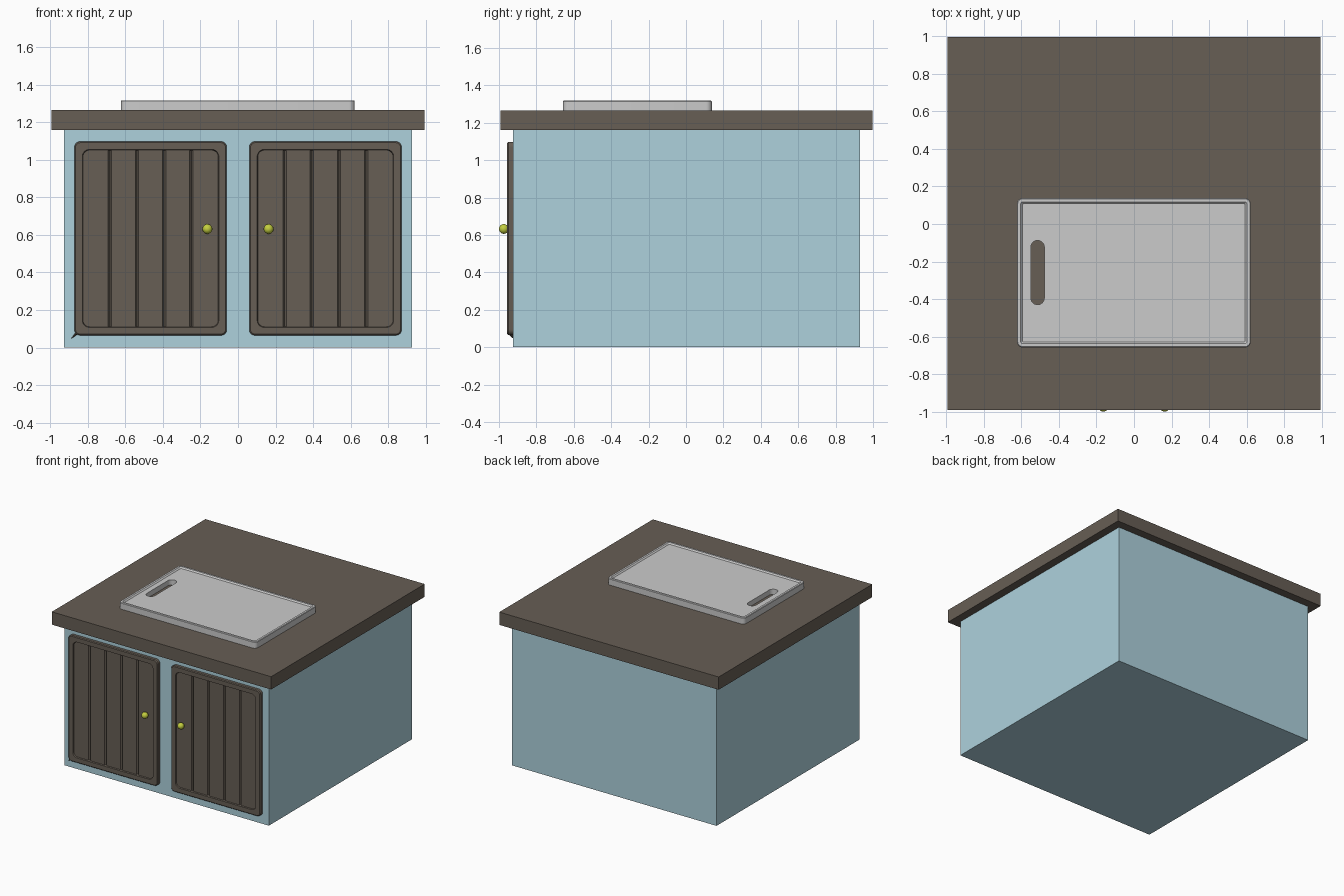
import bpy, bmesh, math
from mathutils import Vector

if "Cube" in bpy.data.objects:
    bpy.data.objects.remove(bpy.data.objects["Cube"])


def material(name, rgb):
    m = bpy.data.materials.new(name)
    m.diffuse_color = (*rgb, 1)
    m.use_nodes = True
    m.node_tree.nodes["Principled BSDF"].inputs["Base Color"].default_value = m.diffuse_color
    return m


BROWN = material("dark_wood", (0.135, 0.112, 0.09))
BLUE = material("blue_paint", (0.42, 0.64, 0.72))
LIME = material("lime_knob", (0.55, 0.62, 0.05))


def finish(name, bm, mat=None, smooth=True):
    bmesh.ops.recalc_face_normals(bm, faces=bm.faces)
    me = bpy.data.meshes.new(name)
    bm.to_mesh(me)
    bm.free()
    ob = bpy.data.objects.new(name, me)
    bpy.context.collection.objects.link(ob)
    if mat:
        me.materials.append(mat)
    bpy.ops.object.select_all(action='DESELECT')
    bpy.context.view_layer.objects.active = ob
    ob.select_set(True)
    if smooth:
        bpy.ops.object.shade_smooth_by_angle(angle=math.radians(30))
    return ob


def box(name, lo, hi, mat):
    bm = bmesh.new()
    bmesh.ops.create_cube(bm, size=1)
    for v in bm.verts:
        v.co = [(a + b) / 2 + c * (b - a) for a, b, c in zip(lo, hi, v.co)]
    return finish(name, bm, mat, False)


def rounded_rect(rect, r, n=6):
    u0, u1, v0, v1 = rect
    corners = [(u1 - r, v1 - r), (u0 + r, v1 - r), (u0 + r, v0 + r), (u1 - r, v0 + r)]
    return [(cu + r * math.cos(a), cv + r * math.sin(a))
            for q, (cu, cv) in enumerate(corners)
            for a in [math.pi / 2 * (q + i / n) for i in range(n + 1)]]


def loft(rect, rings, place, closed=False):
    """Rounded rectangles joined in order; each ring is (inset, radius, height)."""
    bm = bmesh.new()
    loops = []
    for inset, r, h in rings:
        rc = (rect[0] + inset, rect[1] - inset, rect[2] + inset, rect[3] - inset)
        loops.append([bm.verts.new(place(u, v, h)) for u, v in rounded_rect(rc, r)])
    pairs = list(zip(loops, loops[1:])) + ([(loops[-1], loops[0])] if closed else [])
    for a, b in pairs:
        for i in range(len(a)):
            j = (i + 1) % len(a)
            bm.faces.new((a[i], a[j], b[j], b[i]))
    if not closed:
        bm.faces.new(loops[0])
        bm.faces.new(loops[-1])
    return bm


def flat(u, v, h):
    return (u, v, h)


def upright(u, v, h):
    return (u, -h, v)


# Cabinet body and countertop
box("cabinet_body", (-0.928, -0.926, 0), (0.928, 0.93, 1.16), BLUE)
box("countertop", (-0.995, -0.992, 1.16), (0.995, 0.998, 1.265), BROWN)

# Doors: rounded frame, grooved plank panel, round knob
for side, s in (("left", -1), ("right", 1)):
    x0, x1 = sorted((s * 0.06, s * 0.872))
    z0, z1 = 0.065, 1.098
    rings = [(0, 0.03, 0.92), (0, 0.03, 0.95), (0.006, 0.026, 0.956),
             (0.042, 0.038, 0.956), (0.047, 0.034, 0.944), (0.047, 0.034, 0.92)]
    bm = loft((x0, x1, z0, z1), rings, upright, closed=True)
    if s < 0:
        # small pulled-out tip at the lower outer corner
        tip = Vector((-0.891, -0.927, 0.046))
        min(bm.verts, key=lambda v: (v.co - Vector((-0.891, -0.92, 0.046))).length).co = tip
    finish(side + "_door_frame", bm, BROWN)

    # panel profile with four V grooves, swept upright
    xa, xb = x0 + 0.035, x1 - 0.035
    mid, front, back = (x0 + x1) / 2, -0.947, -0.92
    prof = [(xa, back), (xa, front)]
    for k in (-1.5, -0.5, 0.5, 1.5):
        c = mid + k * 0.145
        prof += [(c - 0.009, front), (c, front + 0.012), (c + 0.009, front)]
    prof += [(xb, front), (xb, back)]
    bm = bmesh.new()
    f = bm.faces.new([bm.verts.new((x, y, z0 + 0.035)) for x, y in prof])
    ext = bmesh.ops.extrude_face_region(bm, geom=[f])["geom"]
    for v in ext:
        if isinstance(v, bmesh.types.BMVert):
            v.co.z = z1 - 0.035
    finish(side + "_door_panel", bm, BROWN)

    bm = bmesh.new()
    bmesh.ops.create_uvsphere(bm, u_segments=24, v_segments=14, radius=0.026)
    bmesh.ops.translate(bm, vec=(s * 0.163, -0.974, 0.632), verts=bm.verts)
    finish(side + "_door_knob", bm, LIME)

# Cutting board with a shallow recessed top
rings = [(0, 0.03, 1.265), (0, 0.03, 1.314), (0.004, 0.027, 1.318),
         (0.02, 0.012, 1.318), (0.03, 0.005, 1.308)]
board = finish("cutting_board", loft((-0.624, 0.622, -0.658, 0.138), rings, flat), None, False)

# Handle slot cut through the board
cutter = finish("slot_cutter", loft((-0.55, -0.478, -0.43, -0.088),
                [(0, 0.0355, 1.2), (0, 0.0355, 1.4)], flat), None, False)
cutter.hide_render = True
bpy.ops.object.select_all(action='DESELECT')
bpy.context.view_layer.objects.active = board
board.select_set(True)
mod = board.modifiers.new("slot", 'BOOLEAN')
mod.operation, mod.solver, mod.object = 'DIFFERENCE', 'EXACT', cutter
bpy.ops.object.modifier_apply(modifier=mod.name)
bpy.data.objects.remove(cutter)
bpy.ops.object.shade_smooth_by_angle(angle=math.radians(30))
